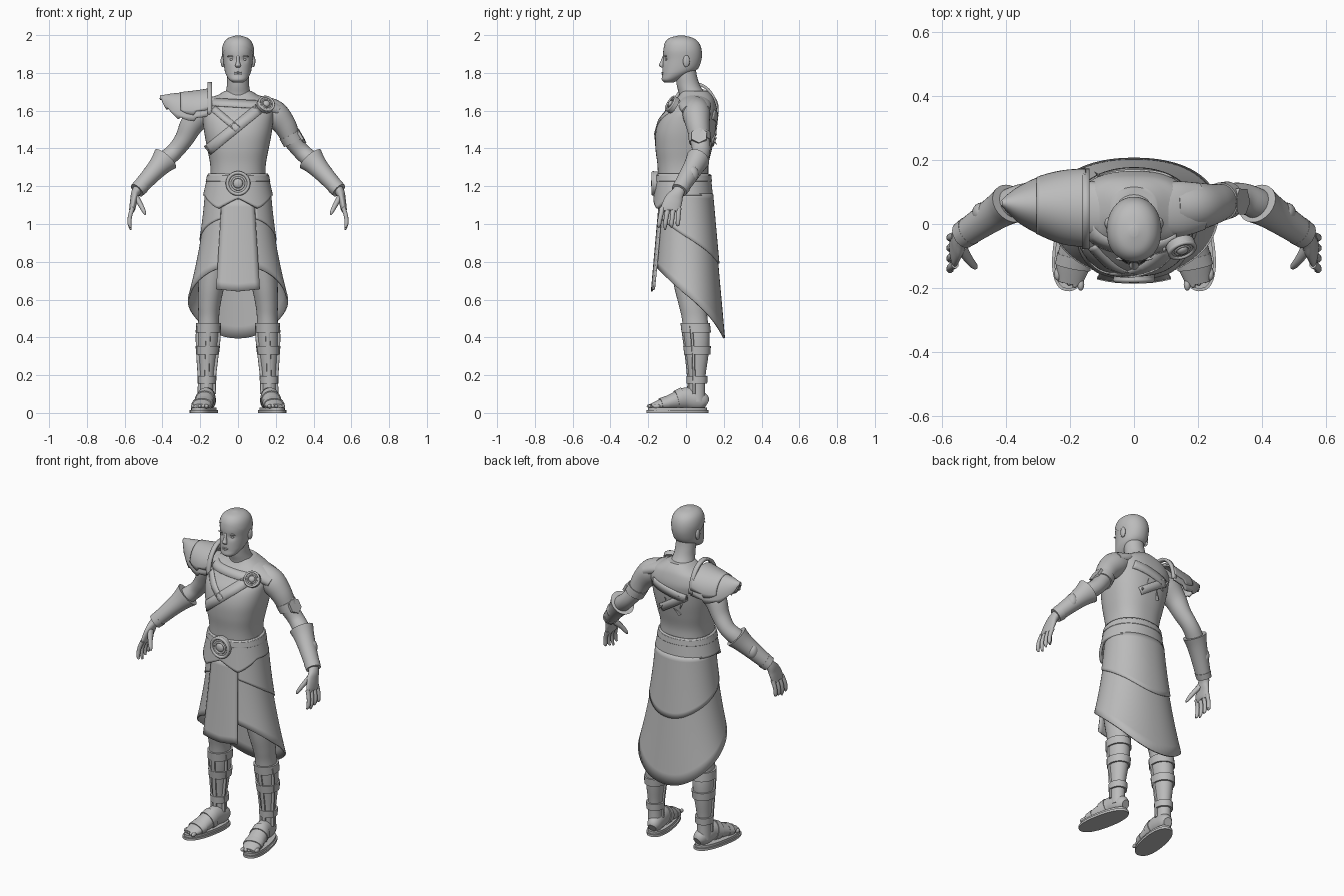
import bpy, bmesh, math
from mathutils import Vector

cube = bpy.data.objects.get("Cube")
if cube:
    bpy.data.objects.remove(cube)

GREY = (0.5, 0.5, 0.5, 1)
mat = bpy.data.materials.new("stone_grey")
mat.use_nodes = True
mat.diffuse_color = GREY
mat.node_tree.nodes["Principled BSDF"].inputs["Base Color"].default_value = GREY


# ---- helpers ----
def finish(obj, name):
    obj.name = name
    obj.data.materials.clear()
    obj.data.materials.append(mat)
    bpy.ops.object.select_all(action='DESELECT')
    obj.select_set(True)
    bpy.context.view_layer.objects.active = obj
    bpy.ops.object.shade_smooth_by_angle(angle=math.radians(40))
    return obj


def skin(name, rows, closed=True, cap=True, thick=0):
    """Bridge rows of points into a surface."""
    bm = bmesh.new()
    vs = [[bm.verts.new(p) for p in r] for r in rows]
    n = len(rows[0])
    for a, b in zip(vs, vs[1:]):
        for i in range(n if closed else n - 1):
            j = (i + 1) % n
            bm.faces.new((a[i], a[j], b[j], b[i]))
    if cap:
        bm.faces.new(vs[0])
        bm.faces.new(vs[-1])
    bmesh.ops.recalc_face_normals(bm, faces=bm.faces)
    me = bpy.data.meshes.new(name)
    bm.to_mesh(me)
    bm.free()
    obj = bpy.data.objects.new(name, me)
    bpy.context.collection.objects.link(obj)
    if thick:
        mod = obj.modifiers.new("thickness", 'SOLIDIFY')
        mod.thickness, mod.offset = thick, 0
    return finish(obj, name)


def refine(rows, n=5):
    """Smooth curve through the rows."""
    out = []
    last = len(rows) - 1
    for i in range(last):
        quad = list(zip(rows[max(i - 1, 0)], rows[i], rows[i + 1], rows[min(i + 2, last)]))
        for k in range(n):
            t = k / n
            out.append(tuple(b + t / 2 * (c - a + t * (2*a - 5*b + 4*c - d + t * (3*(b - c) + d - a)))
                             for a, b, c, d in quad))
    return out + [tuple(rows[-1])]


def oval(phi, power=2):
    s, c = math.sin(phi), math.cos(phi)
    return (math.copysign(abs(s) ** (2 / power), s), math.copysign(abs(c) ** (2 / power), c))


def tube(name, rows, ref=None, n=28, power=2, steps=5, s=1):
    """Rows are x, y, z, radius, radius; without ref the slices stay level; s mirrors."""
    rows = refine([(s * r[0],) + tuple(r[1:]) for r in rows], steps)
    pts = [Vector(r[:3]) for r in rows]
    rings = []
    for i, r in enumerate(rows):
        u, v = Vector((1, 0, 0)), Vector((0, 1, 0))
        if ref:
            t = (pts[min(i + 1, len(pts) - 1)] - pts[max(i - 1, 0)]).normalized()
            u = t.cross(Vector(ref)).normalized()
            v = u.cross(t)
        ring = []
        for k in range(n):
            a, b = oval(math.tau * k / n, power)
            ring.append(pts[i] + u * r[3] * a + v * r[4] * b)
        rings.append(ring)
    return skin(name, rings)


def at(rows, z):
    """Level slice of a rising form at height z."""
    for a, b in zip(rows, rows[1:]):
        if z <= b[2]:
            t = (z - a[2]) / (b[2] - a[2])
            return [p + (q - p) * t for p, q in zip(a, b)]


def wrap(name, top, hem, section, start=0, power=2.15, thick=0.01, n=72):
    """Cloth around the body; the hem depends on the angle from the front."""
    rows = []
    for k in range(13):
        row = []
        for i in range(n):
            phi = start + (math.tau - 2 * start) * i / (n - 1 if start else n)
            d = min(phi, math.tau - phi)
            z = top + (hem(d) - top) * k / 12
            rx, ry, cy = section(z)
            s, c = oval(phi, power)
            row.append((rx * s, cy - ry * c, z))
        rows.append(row)
    return skin(name, rows, closed=not start, cap=False, thick=thick)


def arch(name, rows, thick, ragged=0):
    """Rows are x, y, base height, half depth, rise; ragged tears the lower edge."""
    return skin(name, [[(x, y - w * math.cos(math.pi * k / 24),
                         z + h * math.sin(math.pi * k / 24) + ragged * (i % 6 / 3 - 1) * (k in (0, 24)))
                        for k in range(25)] for i, (x, y, z, w, h) in enumerate(rows)], False, False, thick)


def turn(axis):
    return Vector(axis).to_track_quat('Z', 'Y').to_euler()


def ball(name, loc, size):
    bpy.ops.mesh.primitive_uv_sphere_add(segments=20, ring_count=12, radius=1, location=loc)
    bpy.context.object.scale = size
    return finish(bpy.context.object, name)


def disc(name, loc, axis, r, depth, n=32):
    bpy.ops.mesh.primitive_cylinder_add(vertices=n, radius=r, depth=depth, location=loc, rotation=turn(axis))
    return finish(bpy.context.object, name)


def medallion(name, loc, axis, r):
    disc(name + "_plate", loc, axis, r, 0.025)
    out = Vector(loc) + Vector(axis).normalized() * 0.012
    for part, big, thin in (("rim", 0.88, 0.14), ("inner_ring", 0.5, 0.09)):
        bpy.ops.mesh.primitive_torus_add(major_radius=r * big, minor_radius=r * thin, location=out, rotation=turn(axis))
        finish(bpy.context.object, name + "_" + part)
    ball(name + "_boss", out, (r * 0.4, r * 0.4, 0.012)).rotation_euler = turn(axis)


# ---- head ----
HEAD = [(0, -.09, 1.748, .024, .022), (0, -.083, 1.763, .046, .045), (0, -.056, 1.79, .063, .07),
        (0, -.033, 1.82, .072, .092), (0, -.021, 1.87, .078, .1), (0, -.02, 1.92, .081, .1),
        (0, -.022, 1.96, .071, .087), (0, -.025, 1.985, .047, .059), (0, -.025, 1.998, .008, .01)]
head = tube("head", HEAD, n=56, power=2.1, steps=7)
hair = tube("hair", [(x, y, z, a + .004, b + .003) for x, y, z, a, b in HEAD], n=56, power=2.1, steps=7)
for v in head.data.vertices:  # eye sockets
    gap = math.hypot(abs(v.co.x) - .034, v.co.z - 1.872)
    if v.co.y < -.06:
        v.co.y += .008 * math.exp(-(gap / .016) ** 2)
bm = bmesh.new()
bm.from_mesh(hair.data)
bmesh.ops.bisect_plane(bm, geom=bm.verts[:] + bm.edges[:] + bm.faces[:], plane_co=(0, -.12, 1.95),
                       plane_no=(0, .6, .8), clear_inner=True)
bm.to_mesh(hair.data)
bm.free()
tube("nose", [(0, -.116, 1.892, .007, .006), (0, -.123, 1.86, .009, .012),
              (0, -.13, 1.84, .015, .013), (0, -.122, 1.828, .011, .008)], n=16)
for z in (1.794, 1.802):
    ball("lip", (0, -.121, z), (.021, .008, .005))
for s, side in ((1, "left_"), (-1, "right_")):
    ball(side + "eye", (s * .033, -.104, 1.871), (.012, .005, .006))
    ball(side + "brow", (s * .034, -.108, 1.888), (.024, .006, .005))
    ball(side + "ear", (s * .081, .002, 1.862), (.011, .018, .032))

# ---- torso ----
tube("neck", [(0, .045, 1.63, .1, .085), (0, .036, 1.68, .072, .072), (0, .014, 1.73, .059, .062),
              (0, .002, 1.78, .057, .057), (0, -.005, 1.83, .056, .056)])
TORSO = [(0, -.012, 1.12, .155, .13), (0, -.015, 1.25, .146, .133), (0, -.016, 1.32, .148, .136),
         (0, -.012, 1.4, .163, .15), (0, -.004, 1.48, .178, .158), (0, .01, 1.55, .186, .152),
         (0, .03, 1.6, .187, .135), (0, .045, 1.65, .16, .108), (0, .05, 1.68, .11, .088),
         (0, .045, 1.705, .07, .07)]
tube("torso", TORSO, n=56, power=2.4)


def drape(name, a, b, width, front=True):
    """Strap lying on the torso between two x, z points."""
    a, b = Vector(a), Vector(b)
    across = (b - a).orthogonal().normalized() * width / 2
    rows = []
    for i in range(19):
        row = []
        for k in (-1, 0, 1):
            p = a + (b - a) * i / 18 + across * k
            _, cy, _, rx, ry = at(TORSO, p.y)
            y = ry * (1 - min(abs(p.x) / rx, .99) ** 2.4) ** (1 / 2.4) + .002
            row.append((p.x, cy - y if front else cy + y, p.y))
        rows.append(row)
    skin(name, rows, False, False, .009)


drape("collar_strap", (-.14, 1.645), (.13, 1.63), .04)
drape("chest_sash", (.11, 1.61), (-.16, 1.39), .055)
drape("short_chest_strap", (-.13, 1.61), (0, 1.5), .035)
drape("upper_back_patch", (.12, 1.58), (-.1, 1.53), .05, False)
drape("lower_back_patch", (-.1, 1.54), (.07, 1.43), .045, False)
# torn tufts on the back
for i in range(6):
    bpy.ops.mesh.primitive_cone_add(vertices=5, radius1=.012, depth=.06, location=(.035 * i - .11, .15, 1.54 - .05 * (i % 3)),
                                    rotation=turn((.5 * (i % 3 - 1), .5, .8 * (-1) ** i)))
    finish(bpy.context.object, "torn_tuft")

# ---- shoulder gear ----
PAULDRON = refine([(-.15, .05, 1.58, .115, .13), (-.22, .052, 1.556, .108, .143), (-.29, .057, 1.555, .086, .136),
                   (-.35, .06, 1.59, .056, .095), (-.39, .064, 1.635, .024, .043), (-.41, .065, 1.67, .004, .008)])
arch("pauldron", PAULDRON, .012, .01)
arch("pauldron_upper_layer", [(x, y, z + .035, w + .003, h - .031) for x, y, z, w, h in PAULDRON[:12]], .01, .012)
arch("pauldron_collar", [(x, .047, 1.58, .118, .163) for x in (-.138, -.15, -.162)], .016)
medallion("shoulder_medallion", (.147, -.072, 1.632), (.3, -.8, .5), .046)

# ---- arms ----
ARM = [(.12, .055, 1.62, .06, .065), (.19, .055, 1.585, .072, .074), (.245, .062, 1.525, .062, .063),
       (.285, .073, 1.45, .05, .053), (.335, .08, 1.385, .045, .048), (.39, .06, 1.335, .047, .048),
       (.46, .015, 1.26, .04, .042), (.533, -.035, 1.18, .026, .032), (.55, -.064, 1.13, .02, .047),
       (.56, -.083, 1.08, .016, .051), (.563, -.085, 1.07, .01, .045)]
BRACER = [(.384, .064, 1.345, .073, .063), (.415, .045, 1.31, .058, .056), (.46, .015, 1.26, .048, .05),
          (.533, -.035, 1.18, .04, .042)]
Y = (0, 1, 0)
for s, side in ((1, "left_"), (-1, "right_")):
    tube(side + "shoulder_drape", [(.05, .045, 1.66, .035, .075), (.14, .047, 1.628, .043, .086),
                                   (.21, .055, 1.6, .04, .074)], Y, s=s)
    tube(side + "arm", ARM, Y, s=s)
    tube(side + "bracer", BRACER, Y, s=s)
    tube(side + "wrist_cuff", [(.513, -.021, 1.2, .044, .046), (.535, -.036, 1.178, .041, .043)], Y, s=s)
    ball(side + "bracer_boss", (s * .475, .035, 1.265), (.03, .032, .042))
    for i in range(4):
        y = -.125 + .029 * i
        tube(side + "finger", [(.558, y, 1.085, .012, .014), (.572, y * 1.08, 1.04, .011, .012),
                               (.574, y * 1.14, 1.0, .01, .011),
                               (.567, y * 1.16, .97 + .012 * abs(i - 1), .005, .005)], Y, n=12, s=s)
    tube(side + "thumb", [(.537, -.075, 1.14, .015, .022), (.515, -.11, 1.1, .013, .015),
                          (.498, -.13, 1.067, .01, .011), (.491, -.136, 1.05, .004, .005)], Y, n=12, s=s)
tube("arm_band", [(.272, .07, 1.475, .058, .06), (.293, .075, 1.435, .056, .058)], Y)
disc("arm_band_plate", (.333, .07, 1.466), (.85, -.05, .5), .046, .014, 6)

# ---- skirt and belt ----
def skirt(z, grow=0):
    k = 1.16 - z
    return (.165 + .072 * k + .185 * k * k + grow, .13 + .09 * k + grow, .003)


def hem(d):
    c = math.cos(d)
    return .613 + .165 * c + .01 * math.sin(d) ** 2 - .053 * max(0, -c) ** 5


wrap("skirt", 1.16, hem, skirt, start=.42)
wrap("skirt_overlay", 1.16, lambda d: .93 + .11 * math.cos(d) - .03 * max(0, -math.cos(d)) ** 5,
     lambda z: skirt(z, .006), start=.5)
rows = []
for k in range(13):
    z = 1.13 - .475 * k / 12
    rx, ry, cy = skirt(z, .009)
    row = []
    for i in range(9):
        x = (i / 4 - 1) * (.085 + .03 * k / 12)
        row.append((x, cy - ry * (1 - abs(x / rx) ** 2.3) ** (1 / 2.3), z - .012 * (1 - abs(i / 4 - 1)) * k / 12))
    rows.append(row)
skin("front_tabard", rows, False, False, .009)


def belt(z, grow=0):
    k = 1.265 - z
    return (.151 + .23 * k + grow, .136 + .11 * k + grow, -.014)


wrap("belt", 1.265, lambda d: 1.15 - .07 * max(0, 1 - abs(d - .55) / .7), belt, thick=.016)
wrap("belt_upper_band", 1.258, lambda d: 1.225, lambda z: belt(z, .006), thick=.01)
medallion("belt_buckle", (0, -.162, 1.215), (0, -1, 0), .064)

# ---- legs and sandals ----
LEG = [(.165, .058, .06, .04, .045), (.165, .058, .18, .039, .044), (.162, .06, .3, .05, .058),
       (.158, .057, .4, .058, .068), (.155, .046, .5, .055, .068), (.152, .035, .57, .059, .073),
       (.14, .02, .68, .07, .085), (.115, .008, .85, .085, .1), (.095, 0, 1.05, .09, .105)]
Z = (0, 0, 1)
for s, side in ((1, "left_"), (-1, "right_")):
    tube(side + "leg", LEG, s=s)
    for low, high in ((.425, .475), (.31, .355), (.155, .195)):
        band = [at(LEG, z) for z in (low, high)]
        tube(side + "shin_strap", [(x, y, z, a + .01, b + .01) for x, y, z, a, b in band], s=s)
    for turned, part in ((0, "front_shin_strip"), (1.2, "outer_shin_strip"), (-1.2, "inner_shin_strip")):
        strip = []
        for z in (.1, .18, .3, .4, .46):
            x, y, _, a, b = at(LEG, z)
            strip.append((x + a * math.sin(turned), y - b * math.cos(turned), z, .012, .008))
        tube(side + part, strip, n=12, power=3, s=s)
    tube(side + "foot", [(.152, .11, .05, .025, .025), (.155, .09, .06, .038, .045), (.161, .05, .07, .044, .055),
                         (.166, 0, .078, .046, .057), (.177, -.06, .063, .051, .045),
                         (.19, -.13, .045, .052, .03), (.2, -.185, .034, .036, .014)], Z, s=s)
    tube(side + "instep_strap", [(.168, -.015, .076, .051, .06), (.175, -.05, .067, .055, .052)], Z, s=s)
    tube(side + "toe_strap", [(.184, -.1, .052, .056, .039), (.191, -.135, .045, .056, .033)], Z, s=s)
    for i in range(5):
        ball(side + "toe", (s * (.166 + .018 * i), -.188 + .008 * i, .036), (.011, .02, .012))
    for part, z, grow in (("sole", 0, 0), ("insole", .014, -.008)):
        sole = tube(side + part, [(0, 0, z, .066 + grow, .167 + grow), (0, 0, z + .014, .066 + grow, .167 + grow)],
                    n=40, power=2.3)
        sole.location = (s * .181, -.045, 0)
        sole.rotation_euler.z = s * .19
